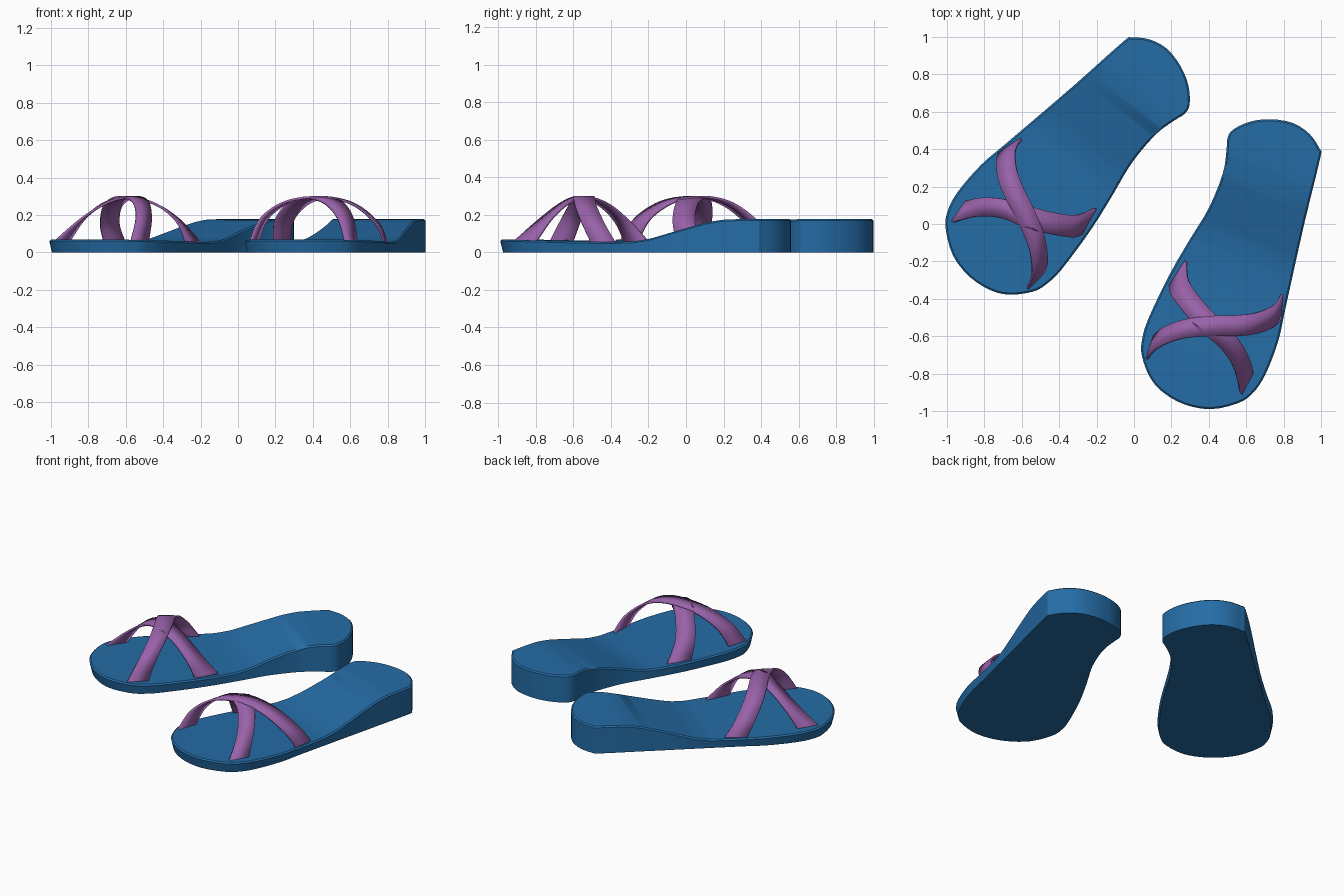
import bpy, bmesh, math
from mathutils import Vector

if "Cube" in bpy.data.objects:
    bpy.data.objects.remove(bpy.data.objects["Cube"])


def material(name, rgb):
    m = bpy.data.materials.new(name)
    m.diffuse_color = (*rgb, 1)
    m.use_nodes = True
    m.node_tree.nodes["Principled BSDF"].inputs["Base Color"].default_value = m.diffuse_color
    return m


BLUE = material("sole blue", (0.018, 0.15, 0.38))
PURPLE = material("strap purple", (0.32, 0.122, 0.40))

# Right sole outline, counter-clockwise from the toe tip
OUTLINE = [(.41, -.99), (.55, -.96), (.63, -.91), (.70, -.81), (.77, -.63),
           (.81, -.45), (.91, 0), (.995, .35), (.993, .40), (.94, .48),
           (.85, .54), (.73, .56), (.62, .547), (.53, .505), (.50, .46),
           (.495, .40), (.475, .27), (.40, .085), (.30, -.08), (.19, -.27),
           (.075, -.51), (.042, -.625), (.042, -.705), (.085, -.82),
           (.155, -.90), (.27, -.965)]
# Footbed height along the foot
PROFILE = [(-.80, .07), (-.5, .064), (-.1, .055), (.05, .058), (.14, .072),
           (.34, .13), (.45, .16), (.54, .175), (.65, .178), (1.0, .177)]
AXIS = Vector((math.sin(math.radians(22)), math.cos(math.radians(22)), 0))


def catmull(a, b, c, d, t):
    return 0.5 * (2 * b + (c - a) * t + (2 * a - 5 * b + 4 * c - d) * t * t
                  + (3 * b - a - 3 * c + d) * t ** 3)


def smooth_path(points, steps, closed=False):
    p = [Vector(q) for q in points]
    n = len(p)
    get = (lambda i: p[i % n]) if closed else (lambda i: p[max(0, min(n - 1, i))])
    out = []
    for i in range(n if closed else n - 1):
        for k in range(steps):
            out.append(catmull(get(i - 1), get(i), get(i + 1), get(i + 2), k / steps))
    return out if closed else out + [p[-1]]


def height(co):
    t = AXIS.x * co.x + AXIS.y * co.y
    if t <= PROFILE[0][0]:
        return PROFILE[0][1]
    for (t0, h0), (t1, h1) in zip(PROFILE, PROFILE[1:]):
        if t <= t1:
            return h0 + (h1 - h0) * (t - t0) / (t1 - t0)
    return PROFILE[-1][1]


def right(co):
    return co.copy()


def left(co):
    # Mirrored foot, turned outwards
    a = math.radians(-62)
    x, y = -co.x, co.y
    return Vector((x * math.cos(a) - y * math.sin(a) + .10,
                   x * math.sin(a) + y * math.cos(a) - .068, co.z))


def finish(bm, name, mat, place):
    for v in bm.verts:
        v.co = place(v.co)
    bmesh.ops.recalc_face_normals(bm, faces=bm.faces[:])
    me = bpy.data.meshes.new(name)
    bm.to_mesh(me)
    bm.free()
    me.materials.append(mat)
    ob = bpy.data.objects.new(name, me)
    bpy.context.collection.objects.link(ob)
    bpy.ops.object.select_all(action='DESELECT')
    ob.select_set(True)
    bpy.context.view_layer.objects.active = ob
    bpy.ops.object.shade_smooth_by_angle(angle=math.radians(40))
    return ob


def make_sole(name, place):
    bm = bmesh.new()
    pts = smooth_path([(x, y, 0) for x, y in OUTLINE], 3, True)
    bm.faces.new([bm.verts.new(p) for p in pts])
    # Cross cuts so the footbed can follow the height profile
    for i in range(58):
        bmesh.ops.bisect_plane(bm, geom=bm.verts[:] + bm.edges[:] + bm.faces[:],
                               dist=1e-4, plane_co=AXIS * (-.77 + i * .03), plane_no=AXIS)
    bottom = bm.verts[:]
    res = bmesh.ops.extrude_face_region(bm, geom=bm.faces[:], use_keep_orig=True)
    top_faces = [g for g in res['geom'] if isinstance(g, bmesh.types.BMFace)]
    top = [g for g in res['geom'] if isinstance(g, bmesh.types.BMVert)]
    for v in top:
        v.co.z = .1
    bmesh.ops.recalc_face_normals(bm, faces=bm.faces[:])
    bmesh.ops.inset_region(bm, faces=top_faces, thickness=.009, use_even_offset=True)
    inner = {v for f in top_faces for v in f.verts}
    low = set(bottom)
    for v in bm.verts:
        if v in low:
            # Underside tucks in below the toes
            k = max(0, min(1, (-v.co.y) / .5)) * .03
            v.co.x += (.42 - v.co.x) * k
            v.co.y += (-.5 - v.co.y) * k
            v.co.z = 0
        else:
            v.co.z = height(v.co) - (0 if v in inner else .008)
    finish(bm, name, BLUE, place)


def make_strap(name, path, widths, place):
    bm = bmesh.new()
    centre = smooth_path(path, 6)
    across = smooth_path([(x, y, 0) for x, y in widths], 6)
    rows = []
    for c, w in zip(centre, across):
        rows.append((bm.verts.new(c - w / 2), bm.verts.new(c + w / 2)))
    for (a, b), (c, d) in zip(rows, rows[1:]):
        bm.faces.new((a, b, d, c))
    ob = finish(bm, name, PURPLE, place)
    mod = ob.modifiers.new("thickness", 'SOLIDIFY')
    mod.thickness = .013
    mod.offset = 0


# Two crossing bands: centre lines and width directions
BAND_1 = [(.235, -.26, .05), (.245, -.34, .165), (.315, -.44, .255), (.415, -.55, .292),
          (.51, -.64, .265), (.575, -.745, .18), (.605, -.86, .055)]
WIDTH_1 = [(.085, .13), (.095, .075), (.105, .055), (.11, .055),
           (.10, .04), (.08, .06), (.06, .12)]
BAND_2 = [(.085, -.665, .055), (.14, -.61, .18), (.26, -.563, .267), (.415, -.545, .295),
          (.55, -.543, .281), (.655, -.53, .235), (.75, -.49, .145), (.788, -.44, .05)]
WIDTH_2 = [(.04, .125), (.035, .11), (.025, .105), (.01, .108),
           (.01, .112), (.012, .115), (.014, .122), (.01, .135)]

for side, place in (("right", right), ("left", left)):
    make_sole(side + "_sole", place)
    make_strap(side + "_strap_inner_to_toe", BAND_1, WIDTH_1, place)
    make_strap(side + "_strap_outer_to_toe", BAND_2, WIDTH_2, place)
